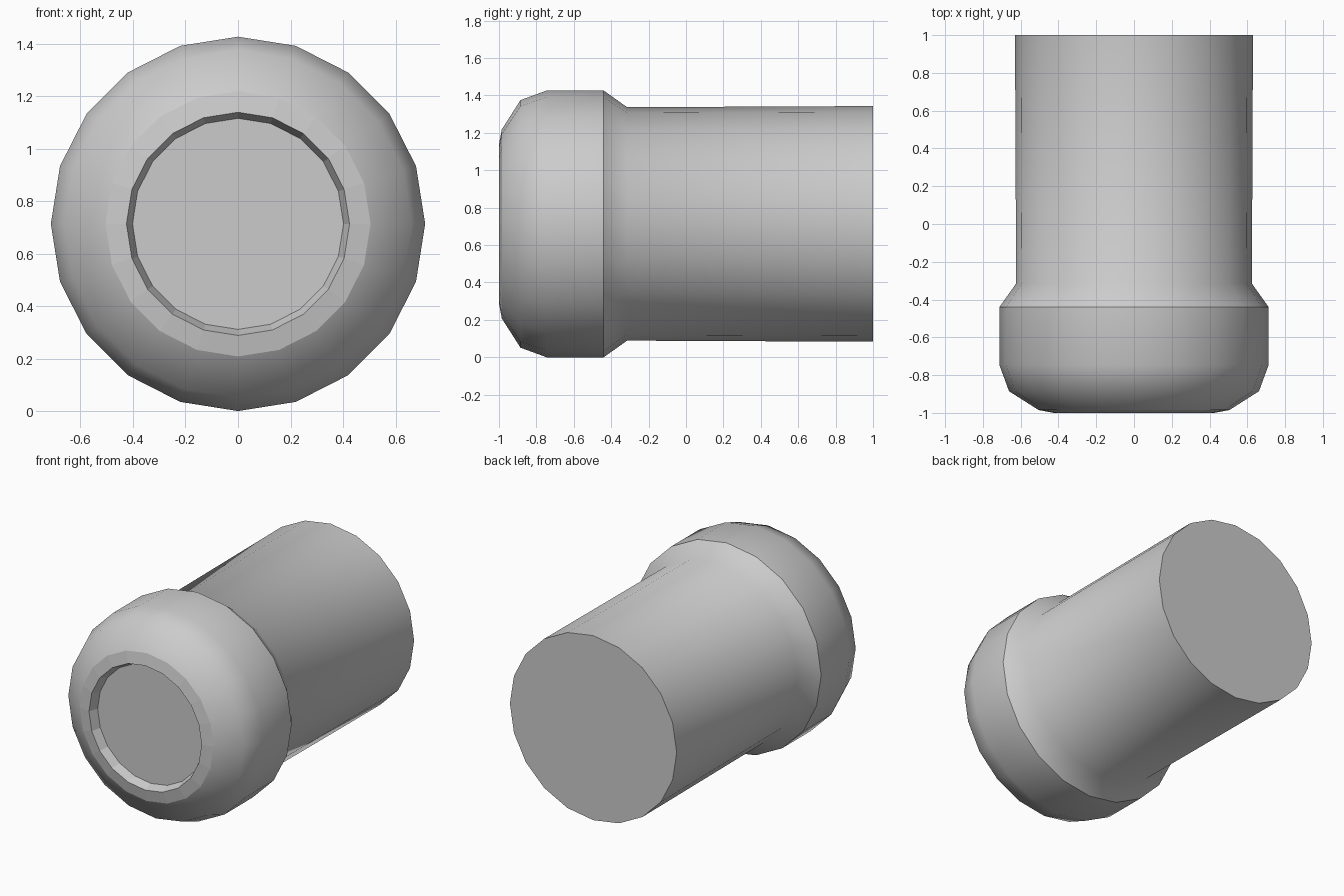
import bpy, bmesh, math

if "Cube" in bpy.data.objects:
    bpy.data.objects.remove(bpy.data.objects["Cube"])

SIDES = 20
CENTRE_Z = 0.713


def lathe(name, profile, smooth=True, cap_start=False, cap_end=False):
    """Spin (y, radius) points around the lengthwise axis, front to back."""
    bm = bmesh.new()
    rings = []
    for y, r in profile:
        rings.append([bm.verts.new((r * math.sin(2 * math.pi * i / SIDES), y,
                                    CENTRE_Z + r * math.cos(2 * math.pi * i / SIDES)))
                      for i in range(SIDES)])
    for a, b in zip(rings, rings[1:]):
        for i in range(SIDES):
            j = (i + 1) % SIDES
            f = bm.faces.new((a[i], a[j], b[j], b[i]))
            f.smooth = smooth
    if cap_start:
        bm.faces.new(rings[0][::-1])
    if cap_end:
        bm.faces.new(rings[-1])
    # Aim each face outward: caps face along y, walls away from a point inside
    for f in bm.faces:
        f.normal_update()
        c = f.calc_center_median()
        if len(f.verts) == SIDES:
            flip = f.normal.y * (1 if cap_end else -1) < 0
        else:
            radial = f.normal.x * c.x + f.normal.z * (c.z - CENTRE_Z)
            flip = radial > 0 if name == "front_recess" else radial < 0
        if flip:
            f.normal_flip()
    if smooth:
        for e in bm.edges:
            if len(e.link_faces) == 2 and e.calc_face_angle() > math.radians(45):
                e.smooth = False
    me = bpy.data.meshes.new(name)
    bm.to_mesh(me)
    bm.free()
    ob = bpy.data.objects.new(name, me)
    bpy.context.collection.objects.link(ob)
    return ob


# Shallow dished front with its bevelled wall
lathe("front_recess", [(-0.94, 0.402), (-1.0, 0.425)], smooth=False, cap_start=True)

# Flat, slightly sloped lip around the recess
lathe("front_lip", [(-1.0, 0.425), (-0.985, 0.505)], smooth=False)

# Rounded collar
lathe("collar", [(-0.985, 0.505), (-0.885, 0.662), (-0.745, 0.713), (-0.44, 0.713)])

# Tapered shoulder and long barrel with a closed back
lathe("barrel", [(-0.44, 0.713), (-0.315, 0.624), (1.0, 0.63)], cap_end=True)
